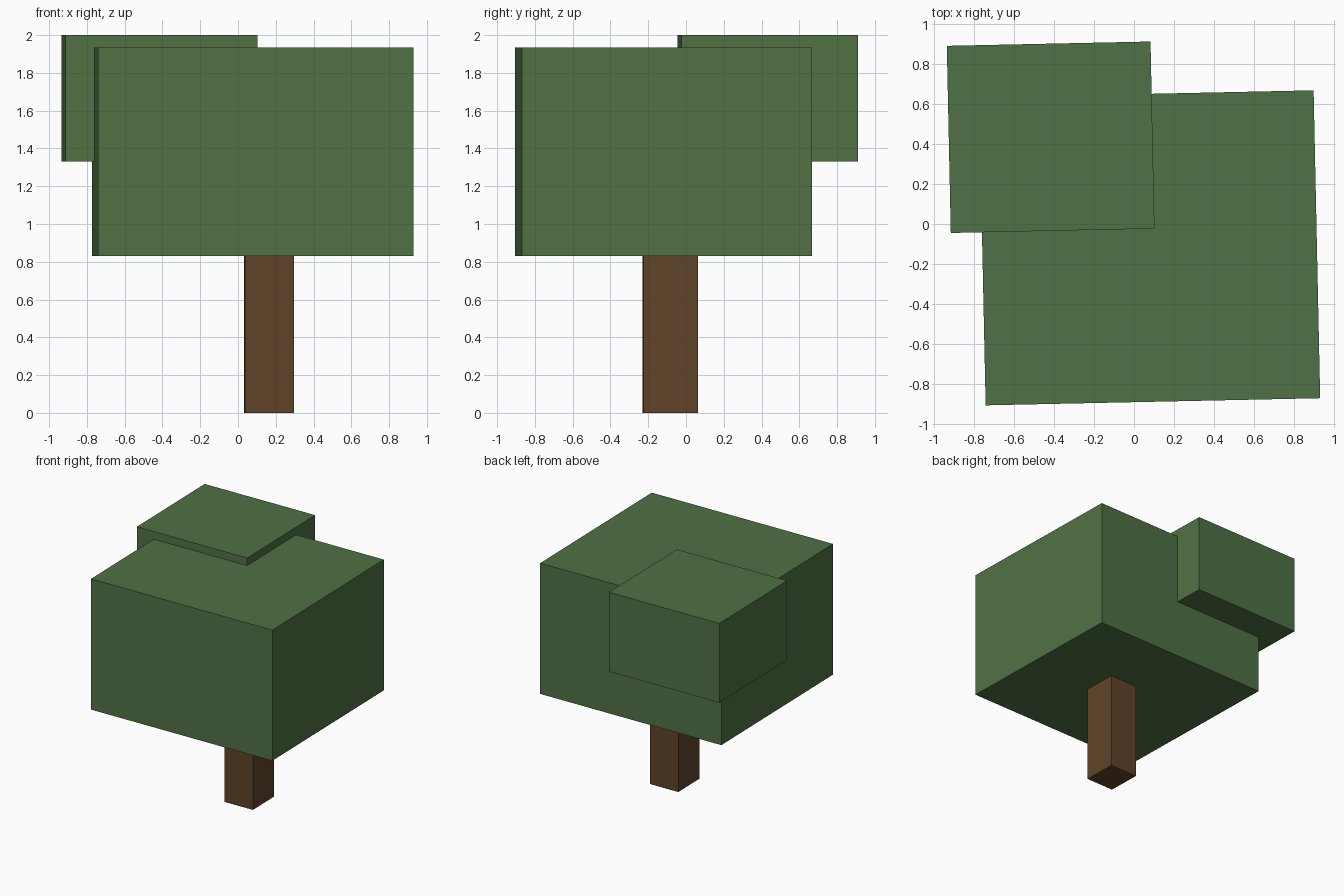
import bpy
import math

if "Cube" in bpy.data.objects:
    bpy.data.objects.remove(bpy.data.objects["Cube"])


def material(name, color):
    mat = bpy.data.materials.new(name)
    mat.diffuse_color = (*color, 1)
    mat.use_nodes = True
    mat.node_tree.nodes["Principled BSDF"].inputs["Base Color"].default_value = mat.diffuse_color
    return mat


def box(name, center, size, z_range, mat):
    z0, z1 = z_range
    bpy.ops.mesh.primitive_cube_add(
        size=1,
        location=(*center, (z0 + z1) / 2),
        rotation=(0, 0, math.radians(1.22)))
    ob = bpy.context.object
    ob.name = name
    ob.scale = (*size, z1 - z0)
    bpy.ops.object.transform_apply(location=False, rotation=False, scale=True)
    ob.data.materials.append(mat)
    return ob


leaf = material("leaf_green", (0.08, 0.165, 0.058))
bark = material("bark_brown", (0.115, 0.057, 0.022))

# Trunk
box("trunk", (0.164, -0.083), (0.261, 0.29), (0, 0.83), bark)
# Main foliage block
box("main_foliage", (0.078, -0.119), (1.67, 1.537), (0.83, 1.935), leaf)
# Smaller raised foliage block at the back left
box("upper_foliage", (-0.416, 0.433), (1.017, 0.934), (1.33, 2.0), leaf)
